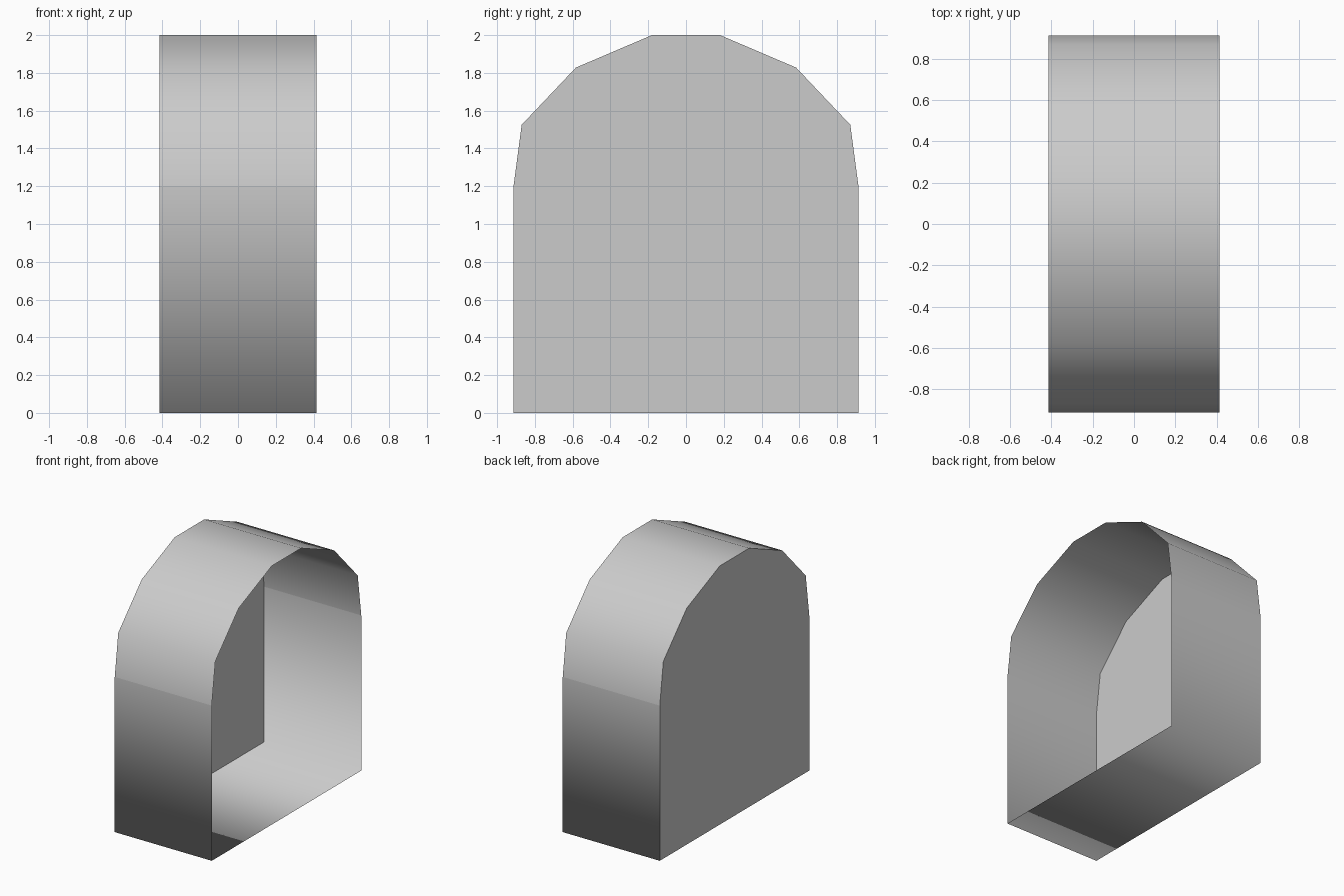
import bpy
import bmesh

cube = bpy.data.objects.get("Cube")
if cube:
    bpy.data.objects.remove(cube, do_unlink=True)

HALF_WIDTH = 0.415
SPRING = 1.2  # height where the arch begins

grey = bpy.data.materials.new("light grey")
grey.use_nodes = True
color = (0.6, 0.6, 0.6, 1)
grey.diffuse_color = color
grey.node_tree.nodes["Principled BSDF"].inputs["Base Color"].default_value = color


def finish(name, bm):
    mesh = bpy.data.meshes.new(name)
    bm.to_mesh(mesh)
    bm.free()
    mesh.materials.append(grey)
    obj = bpy.data.objects.new(name, mesh)
    bpy.context.collection.objects.link(obj)
    return obj


# Half profile (y, z), mirrored into a closed loop
half = [(0.913, 0), (0.913, SPRING), (0.87, 1.525), (0.583, 1.828), (0.18, 2)]
profile = half + [(-y, z) for y, z in reversed(half)]

# Wrapper: thin floor, walls and faceted arch with smooth shading
bm = bmesh.new()
near = [bm.verts.new((HALF_WIDTH, y, z)) for y, z in profile]
far = [bm.verts.new((-HALF_WIDTH, y, z)) for y, z in profile]
for i in range(len(profile)):
    j = (i + 1) % len(profile)
    face = bm.faces.new((near[i], far[i], far[j], near[j]))
    face.smooth = True
bm.normal_update()
# Crease where the straight walls meet the arch
for edge in bm.edges:
    if all(abs(v.co.z - SPRING) < 0.001 for v in edge.verts):
        edge.smooth = False
finish("arched_shell", bm)

# Flat wall closing one side; the other side stays open
bm = bmesh.new()
wall = bm.faces.new([bm.verts.new((-HALF_WIDTH, y, z)) for y, z in profile])
bm.normal_update()
if wall.normal.x > 0:
    wall.normal_flip()
finish("side_wall", bm)
